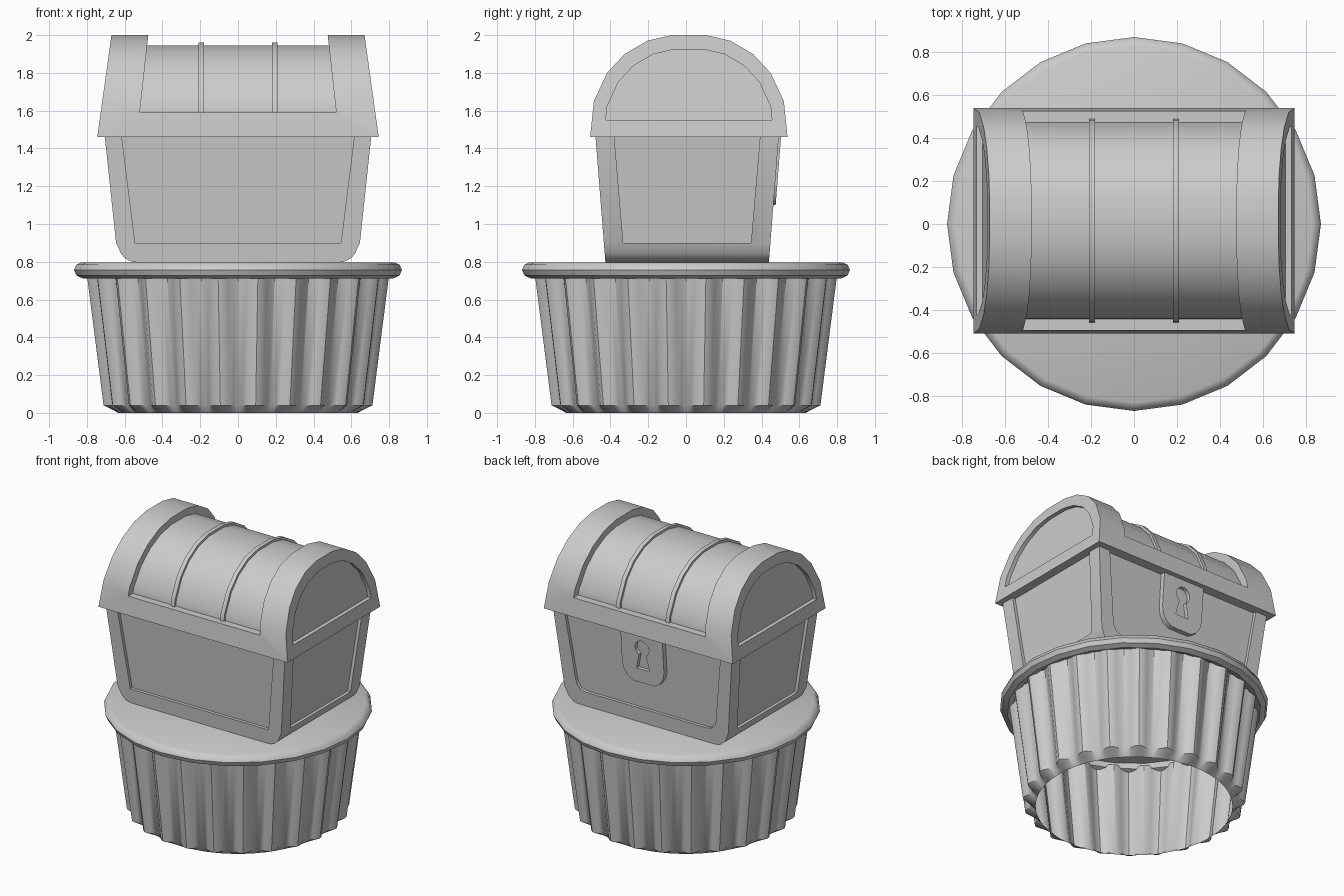
import bpy, bmesh
from math import sin, cos, pi, radians

if "Cube" in bpy.data.objects:
    bpy.data.objects.remove(bpy.data.objects["Cube"])


def make(name, bm):
    bmesh.ops.recalc_face_normals(bm, faces=bm.faces)
    me = bpy.data.meshes.new(name)
    bm.to_mesh(me)
    bm.free()
    ob = bpy.data.objects.new(name, me)
    bpy.context.collection.objects.link(ob)
    return ob


def prism(name, pts, place, d0, d1):
    """Extrude a 2D outline from depth d0 to d1; place maps (u, v, d) to xyz."""
    bm = bmesh.new()
    a = [bm.verts.new(place(u, v, d0)) for u, v in pts]
    b = [bm.verts.new(place(u, v, d1)) for u, v in pts]
    bm.faces.new(a)
    bm.faces.new(b[::-1])
    n = len(pts)
    for i in range(n):
        j = (i + 1) % n
        bm.faces.new((a[i], b[i], b[j], a[j]))
    return make(name, bm)


def lathe(name, profile, n, wave=0):
    """Revolve (radius, z, flute amplitude) rings; wave is the flute count."""
    bm = bmesh.new()
    rings = []
    for r, z, amp in profile:
        if r == 0:
            rings.append([bm.verts.new((0, 0, z))] * n)
            continue
        ring = []
        for i in range(n):
            t = 2 * pi * i / n
            q = r - amp * cos(wave * t)
            ring.append(bm.verts.new((q * cos(t), q * sin(t), z)))
        rings.append(ring)
    for a, b in zip(rings, rings[1:]):
        for i in range(n):
            j = (i + 1) % n
            bm.faces.new(list(dict.fromkeys((a[i], a[j], b[j], b[i]))))
    return make(name, bm)


def cut(ob, cutter):
    cutter.hide_render = True
    m = ob.modifiers.new("cut", 'BOOLEAN')
    m.operation, m.solver, m.object = 'DIFFERENCE', 'EXACT', cutter
    bpy.context.view_layer.objects.active = ob
    bpy.ops.object.modifier_apply(modifier=m.name)
    bpy.data.objects.remove(cutter)


def smooth(ob, angle):
    bpy.ops.object.select_all(action='DESELECT')
    ob.select_set(True)
    bpy.context.view_layer.objects.active = ob
    bpy.ops.object.shade_smooth_by_angle(angle=radians(angle))


def mirrored(half):
    """Complete an outline given its positive half."""
    return half + [(-u, v) for u, v in reversed(half)]


# fluted hollow cup, open at the bottom
cup = lathe("fluted_cup", [(.635, 0, 0), (.692, .04, .026), (.78, .74, .028)], 192, 24)
smooth(cup, 35)

# rim with flat top
rim = lathe("cup_rim", [(0, .797, 0), (.83, .797, 0), (.855, .785, 0), (.868, .757, 0),
                        (.855, .727, 0), (.82, .711, 0), (.78, .725, 0), (.768, .76, 0),
                        (0, .76, 0)], 24)
smooth(rim, 40)

# chest body, tapering downward
CB, CL, ZL = .006, .015, 1.46


def hx(z): return .635 + .07 * (z - .8) / .66
def hy(z): return .433 + .052 * (z - .8) / .66


corner = [(.535 + .1 * sin(t), .897 - .1 * cos(t)) for t in [i * pi / 12 for i in range(6)]]
outline = mirrored(corner + [(hx(.9), .9), (hx(1.48), 1.48)])
body = prism("chest_body", outline, lambda u, v, d: (u, CB + d * hy(v), v), -1, 1)

# recessed body panels
front = mirrored([(.545, .9), (.62, 1.5)])
back = mirrored([(.48, .9), (.52, .912), (.545, .945), (.552, .97), (.62, 1.5)])
cut(body, prism("cutter", front, lambda u, v, d: (u, CB - hy(v) - d, v), -.022, .1))
cut(body, prism("cutter", back, lambda u, v, d: (u, CB + hy(v) + d, v), -.022, .1))
side = mirrored([(.338, .9), (.389, 1.5)])
for s in (1, -1):
    cut(body, prism("cutter", side,
                    lambda u, v, d: (s * (hx(v) + d), CB + u, v), -.022, .1))
smooth(body, 35)

# lid arch
ARCH = [(.503, .19), (.433, .34), (.34, .44), (.22, .51), (.09, .54)]


def arch(s, zmin):
    h = (zmin - ZL) / s
    return mirrored([(s * (.5225 - .02 * h / .19), zmin)] +
                    [(s * u, ZL + s * v) for u, v in ARCH])


def lid_x(z): return .745 - .075 * (z - ZL) / .54
def recess_x(z): return .52 - .045 * (z - 1.59) / .41


lid = prism("chest_lid", arch(1, ZL), lambda u, v, d: (d * lid_x(v), CL + u, v), -1, 1)

# sunken middle of the lid and sunken arched end panels
shell = arch(.9, 1.59) + [(-.8, 1.59), (-.8, 2.2), (.8, 2.2), (.8, 1.59)]
cut(lid, prism("cutter", shell, lambda u, v, d: (d * recess_x(v), CL + u, v), -1, 1))
for s in (1, -1):
    cut(lid, prism("cutter", arch(.86, 1.55),
                   lambda u, v, d: (s * (lid_x(v) + d), CL + u, v), -.028, .1))
smooth(lid, 35)

# lid ribs
for s, side_name in ((1, "right"), (-1, "left")):
    rib = prism("lid_rib_" + side_name, arch(.93, 1.585),
                lambda u, v, d: (s * .195 + d, CL + u, v), -.015, .015)
    smooth(rib, 35)

# lock plate with keyhole on the back
plate = mirrored([(.08, 1.1), (.125, 1.125), (.155, 1.17), (.165, 1.22), (.165, 1.48)])
lock = prism("lock_plate", plate, lambda u, v, d: (u, CB + hy(v) + d, v), -.05, .012)
arc = [(.055 * sin(t), 1.355 - .055 * cos(t)) for t in [pi * (.17 + .1 * i) for i in range(9)]]
hole = mirrored([(.052, 1.2)] + arc)
cut(lock, prism("cutter", hole, lambda u, v, d: (u, CB + hy(v) + d, v), -.015, .1))
smooth(lock, 35)
